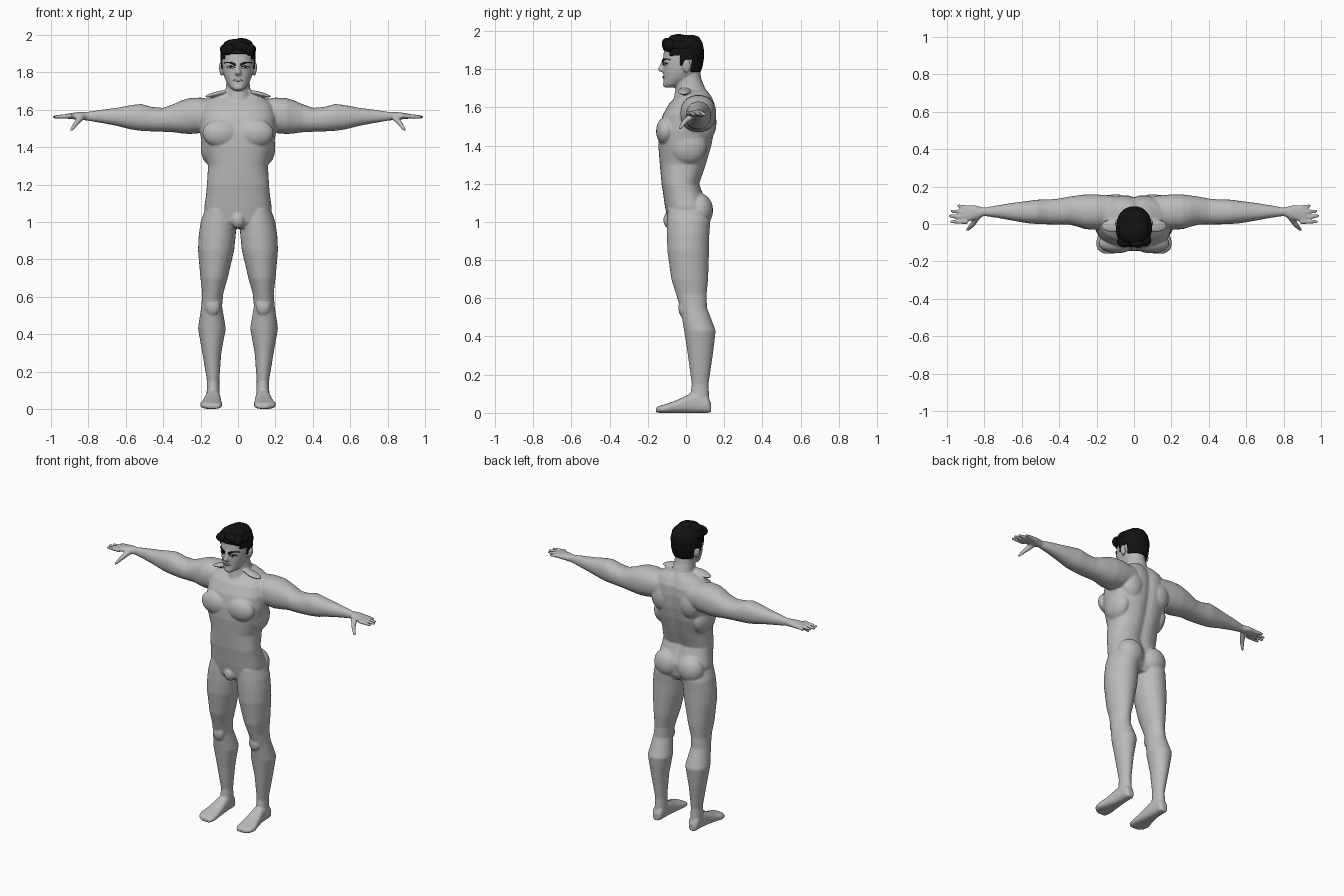
import bpy, bmesh, math
from mathutils import Vector, Matrix


def material(name, rgb):
    m = bpy.data.materials.new(name)
    m.diffuse_color = (*rgb, 1)
    return m


SKIN = material("grey skin", (0.5, 0.5, 0.5))
HAIR = material("black hair", (0.006, 0.006, 0.006))
EYE = material("pale eye", (0.62, 0.62, 0.62))
LIP = material("dark lip", (0.3, 0.3, 0.3))


def power(v, e):
    return math.copysign(abs(v) ** e, v)


def loft(bm, rows, axis, side=1, n=2.0, groove=0.0, seg=28):
    """Closed skin over rows (t, a0, a1, b0, b1); axis is the direction of t."""
    rings = []
    for t, a0, a1, b0, b1 in rows:
        ring = []
        for i in range(seg):
            ang = math.tau * i / seg
            a = (a0 + a1) / 2 + (a1 - a0) / 2 * power(math.cos(ang), 2 / n)
            b = (b0 + b1) / 2 + (b1 - b0) / 2 * power(math.sin(ang), 2 / n)
            if b > 0:
                b -= groove * math.exp(-(a / 0.03) ** 2)
            p = {'x': (t, a, b), 'y': (a, t, b), 'z': (a, b, t)}[axis]
            ring.append(bm.verts.new((p[0] * side, p[1], p[2])))
        rings.append(ring)
    for r, s in zip(rings, rings[1:]):
        for i in range(seg):
            j = (i + 1) % seg
            bm.faces.new((r[i], r[j], s[j], s[i]))
    bm.faces.new(rings[0])
    bm.faces.new(rings[-1])


def blob(bm, c, r, side=1, tilt=0.0):
    m = (Matrix.Translation((c[0] * side, c[1], c[2])) @ Matrix.Rotation(tilt * side, 4, 'Y')
         @ Matrix.Diagonal((*r, 1)))
    bmesh.ops.create_uvsphere(bm, u_segments=20, v_segments=12, radius=1, matrix=m)


def limb(bm, p, q, r0, r1, side=1):
    """Tapered finger bone with a round tip."""
    p, q = (Vector((v[0] * side, v[1], v[2])) for v in (p, q))
    d = q - p
    m = Matrix.Translation((p + q) / 2) @ d.to_track_quat('Z', 'Y').to_matrix().to_4x4()
    bmesh.ops.create_cone(bm, cap_ends=True, segments=12, radius1=r0, radius2=r1,
                          depth=d.length, matrix=m)
    bmesh.ops.create_uvsphere(bm, u_segments=12, v_segments=8, radius=r1,
                              matrix=Matrix.Translation(q))


def finish(bm, name, mat):
    bmesh.ops.recalc_face_normals(bm, faces=bm.faces[:])
    me = bpy.data.meshes.new(name)
    bm.to_mesh(me)
    bm.free()
    me.materials.append(mat)
    for p in me.polygons:
        p.use_smooth = True
    ob = bpy.data.objects.new(name, me)
    bpy.context.collection.objects.link(ob)
    return ob


def sym(rows):
    return [(z, -w, w, f, b) for z, w, f, b in rows]


# Profiles: (height, half width, front, back)
TORSO = sym([(.965, .12, -.07, .09), (1.0, .17, -.095, .11), (1.08, .18, -.11, .12),
             (1.15, .17, -.12, .09), (1.2, .166, -.128, .073), (1.3, .16, -.137, .108),
             (1.4, .19, -.145, .137), (1.48, .203, -.142, .152), (1.56, .205, -.122, .158),
             (1.62, .19, -.088, .153), (1.66, .15, -.045, .135), (1.69, .085, -.03, .115)])
NECK = sym([(1.6, .085, -.075, .14), (1.66, .077, -.062, .122), (1.7, .068, -.055, .1),
            (1.75, .061, -.055, .08), (1.82, .055, -.05, .07)])
HEAD = sym([(1.703, .022, -.11, -.06), (1.72, .044, -.118, -.02), (1.75, .063, -.117, .03),
            (1.78, .075, -.119, .06), (1.81, .082, -.119, .075), (1.85, .086, -.121, .083),
            (1.9, .086, -.115, .083), (1.94, .072, -.092, .068), (1.965, .035, -.05, .03)])
# Limb profiles: (position along limb, low and high on the other two axes)
LEG = [(1.07, .03, .175, -.095, .11), (1.0, .008, .2, -.1, .127), (.93, .012, .21, -.1, .122),
       (.85, .02, .214, -.098, .121), (.7, .055, .201, -.077, .116), (.62, .078, .191, -.052, .108),
       (.55, .085, .196, -.03, .11), (.43, .065, .214, -.01, .156), (.3, .089, .191, .01, .14),
       (.15, .1, .166, .03, .118), (.08, .098, .168, .02, .122), (.02, .1, .168, .01, .128)]
FOOT = [(.132, .115, .155, .002, .05), (.115, .1, .168, 0, .085), (.07, .097, .17, 0, .11),
        (.02, .093, .175, 0, .1), (-.05, .088, .19, 0, .066), (-.1, .084, .204, 0, .048),
        (-.135, .086, .197, 0, .038), (-.158, .098, .165, .002, .028)]
ARM = [(.1, -.01, .15, 1.5, 1.65), (.2, -.03, .158, 1.475, 1.665), (.26, -.028, .158, 1.47, 1.662),
       (.3, -.015, .153, 1.473, 1.65), (.35, -.002, .146, 1.48, 1.628), (.4, -.002, .136, 1.482, 1.61),
       (.46, -.002, .131, 1.484, 1.615), (.52, 0, .13, 1.487, 1.631), (.57, .004, .123, 1.494, 1.625),
       (.65, .018, .113, 1.514, 1.61), (.73, .033, .1, 1.529, 1.6), (.8, .043, .087, 1.541, 1.589),
       (.85, .024, .1, 1.547, 1.588), (.9, .01, .102, 1.55, 1.581), (.92, .012, .098, 1.553, 1.577)]
FINGERS = [(.012, .012, .985), (.036, .043, .993), (.062, .07, .982), (.086, .097, .948)]

# Body: overlapping forms fused into one skin
bm = bmesh.new()
loft(bm, TORSO, 'z', n=2.4, groove=.014, seg=48)
loft(bm, NECK, 'z')
loft(bm, HEAD, 'z', n=2.2, seg=36)
loft(bm, [(1.85, -.008, .008, -.126, -.1), (1.82, -.011, .011, -.137, -.1),
          (1.797, -.017, .017, -.15, -.1), (1.785, -.014, .014, -.135, -.1)], 'z', seg=16)  # nose
blob(bm, (0, -.108, 1.718), (.026, .013, .014))            # chin
blob(bm, (0, -.085, 1.01), (.036, .034, .045))             # groin
for s in (1, -1):
    loft(bm, LEG, 'z', s)
    loft(bm, FOOT, 'y', s, n=2.6)
    loft(bm, ARM, 'x', s, n=2.2)
    blob(bm, (.093, -.105, 1.475), (.098, .052, .075), s)  # chest muscle
    blob(bm, (.1, .1, 1.52), (.08, .06, .1), s)            # shoulder blade
    blob(bm, (.088, .07, 1.06), (.088, .072, .09), s)      # buttock
    blob(bm, (.115, -.01, 1.685), (.065, .035, .012), s, .25)  # neck slope
    blob(bm, (.14, .01, 1.4), (.06, .1, .1), s)            # flank muscle
    blob(bm, (.135, -.015, .55), (.04, .025, .05), s)      # kneecap
    blob(bm, (.092, .004, 1.815), (.009, .022, .036), s, .15)  # ear
    for y0, y1, x in FINGERS:
        limb(bm, (.89, y0, 1.567), (x - .008, y1, 1.562), .014, .0085, s)
    limb(bm, (.835, .045, 1.565), (.865, -.005, 1.527), .02, .014, s)   # thumb base
    limb(bm, (.865, -.005, 1.527), (.89, -.03, 1.493), .014, .009, s)   # thumb tip
body = finish(bm, "body", SKIN)
mod = body.modifiers.new("fuse", 'REMESH')
mod.mode, mod.voxel_size, mod.use_smooth_shade = 'VOXEL', .006, True
mod = body.modifiers.new("soften", 'SMOOTH')
mod.factor, mod.iterations = .5, 5


# Hair cap: enlarged skull trimmed along the hairline
def hairline(y):
    for limit, z in ((-.085, 1.897), (-.03, 1.872), (-.004, 1.815), (.03, 1.852)):
        if y < limit:
            return z
    return 1.785


CAP = sym([(1.77, .076, -.11, .07), (1.81, .087, -.12, .086), (1.85, .093, -.126, .093),
           (1.9, .094, -.122, .094), (1.94, .084, -.113, .086), (1.96, .07, -.098, .072),
           (1.973, .045, -.075, .045), (1.978, .015, -.04, .01)])
fine = [tuple(p + (q - p) * k / 5 for p, q in zip(r, s))
        for r, s in zip(CAP, CAP[1:]) for k in range(5)] + [CAP[-1]]
bm = bmesh.new()
loft(bm, fine, 'z', n=2.2, seg=56)
drop = [f for f in bm.faces if f.calc_center_median().z < hairline(f.calc_center_median().y)]
bmesh.ops.delete(bm, geom=drop, context='FACES')
hair = finish(bm, "hair", HAIR)
mod = hair.modifiers.new("thickness", 'SOLIDIFY')
mod.thickness = .008

# Swept locks over the forehead and crown
bm = bmesh.new()
for x, y, z, rx, ry, rz, tilt in (
        (-.052, -.095, 1.922, .04, .03, .03, -.25), (.02, -.1, 1.935, .045, .027, .028, .2),
        (.06, -.085, 1.922, .032, .035, .034, .45), (.03, -.04, 1.957, .05, .055, .025, .2),
        (-.035, -.045, 1.953, .045, .05, .023, -.2), (0, .03, 1.955, .06, .045, .023, 0),
        (-.07, -.03, 1.92, .026, .06, .03, -.4), (.07, -.02, 1.92, .026, .06, .03, .4)):
    blob(bm, (x, y, z), (rx, ry, rz), 1, tilt)
finish(bm, "hair_locks", HAIR)


# Face details: thin plates that follow the face
def face_y(x, z):
    for r, s in zip(HEAD, HEAD[1:]):
        if r[0] <= z <= s[0]:
            k = (z - r[0]) / (s[0] - r[0])
            _, _, w, f, b = (p + (q - p) * k for p, q in zip(r, s))
            return (f + b) / 2 - (b - f) / 2 * (1 - min(1, abs(x) / w) ** 2.2) ** (1 / 2.2)


def plate(name, mat, x0, x1, mid, half, lift, sides=(1, -1)):
    bm = bmesh.new()
    for s in sides:
        prev = None
        for i in range(13):
            k = i / 12
            x = x0 + (x1 - x0) * k
            pair = [bm.verts.new((x * s, face_y(x, z) - lift, z))
                    for z in (mid(k) - half(k), mid(k) + half(k))]
            if prev:
                bm.faces.new((prev[0], pair[0], pair[1], prev[1]))
            prev = pair
    ob = finish(bm, name, mat)
    mod = ob.modifiers.new("thickness", 'SOLIDIFY')
    mod.thickness, mod.offset = .005, 0


def bulge(h):
    return lambda k: .0008 + h * math.sin(math.pi * k)


plate("eyebrows", HAIR, .014, .072, lambda k: 1.84 + .013 * math.sin(2.3 * k),
      lambda k: .0065 - .005 * k, .003)
plate("eyes", EYE, .02, .056, lambda k: 1.826, bulge(.006), .0015)
plate("irises", HAIR, .033, .043, lambda k: 1.827, bulge(.005), .0025)
plate("upper_lashes", HAIR, .017, .06, lambda k: 1.8275 + .006 * math.sin(math.pi * k),
      lambda k: .0018, .0025)
plate("lips", LIP, -.026, .026, lambda k: 1.757, bulge(.005), .002, (1,))
